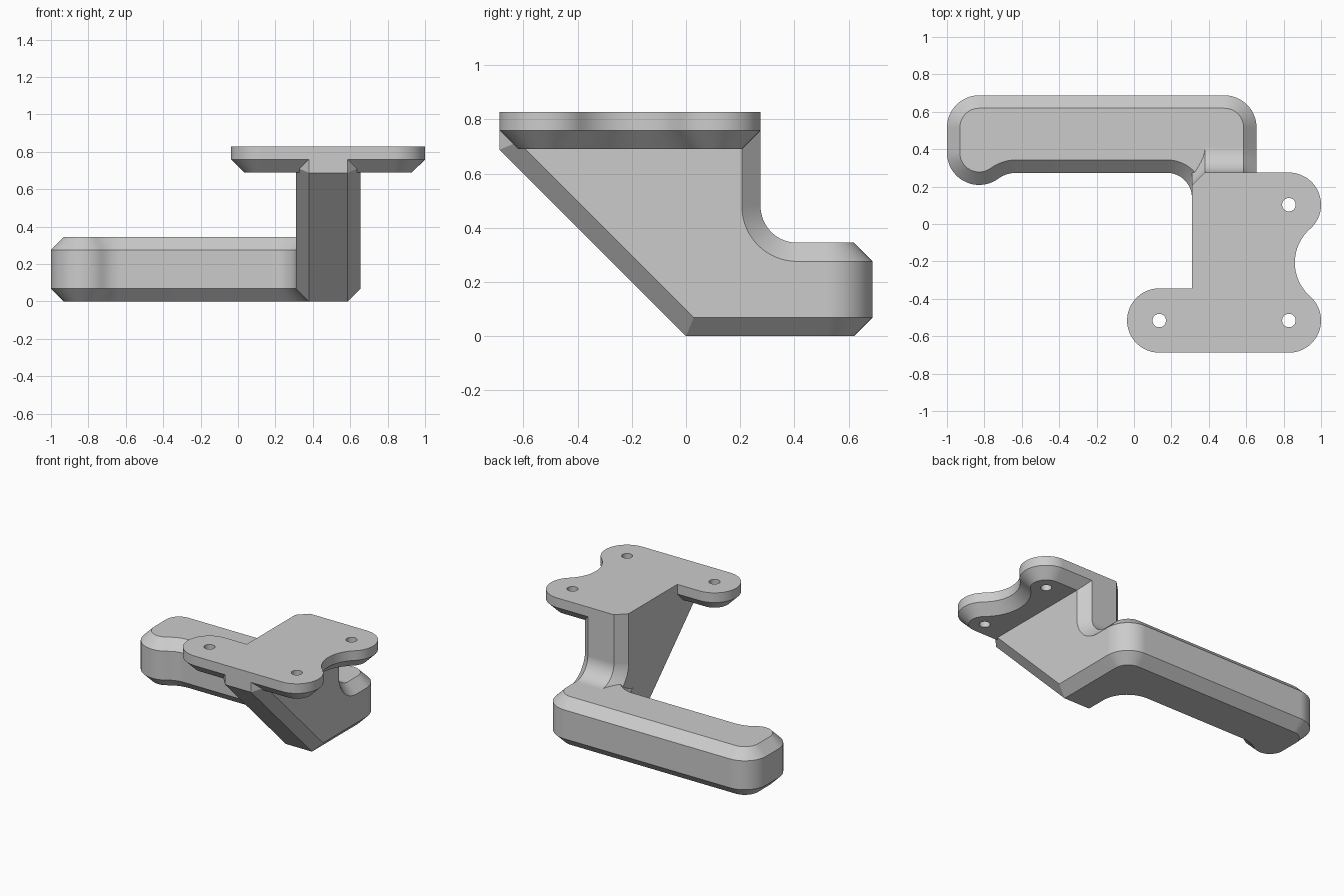
import bpy, bmesh
from math import sin, cos, radians
from mathutils import Vector

if "Cube" in bpy.data.objects:
    bpy.data.objects.remove(bpy.data.objects["Cube"])

C = 0.069      # chamfer width used everywhere
TOP = 0.828    # height of the plate
RIGHT = 0.655  # right side of column and handle


def arc(cx, cy, r, a0, a1):
    n = max(3, round(abs(a1 - a0) / 6))
    return [(cx + r * cos(radians(a0 + (a1 - a0) * i / n)),
             cy + r * sin(radians(a0 + (a1 - a0) * i / n))) for i in range(n + 1)]


def inset(pts, d):
    # mitred inward offset of a counter-clockwise outline
    out = []
    for i, p in enumerate(pts):
        p, a, b = Vector(p), Vector(pts[i - 1]), Vector(pts[(i + 1) % len(pts)])
        e, f = (p - a).normalized(), (b - p).normalized()
        n, m = Vector((-e.y, e.x)), Vector((-f.y, f.x))
        out.append(p + (n + m) * d / (1 + n.dot(m)))
    return out


def prism(name, outline, levels, place):
    # stack of (height, inset) loops, capped at both ends
    pts = []
    for p in outline:
        if not pts or (Vector(p) - Vector(pts[-1])).length > 0.002:
            pts.append(p)
    if (Vector(pts[0]) - Vector(pts[-1])).length < 0.002:
        pts.pop()
    bm = bmesh.new()
    loops = [[bm.verts.new(place(q[0], q[1], h)) for q in inset(pts, d)] for h, d in levels]
    n = len(pts)
    for lo, hi in zip(loops, loops[1:]):
        for i in range(n):
            j = (i + 1) % n
            bm.faces.new((lo[i], lo[j], hi[j], hi[i]))
    bm.faces.new(loops[0][::-1])
    bm.faces.new(loops[-1])
    me = bpy.data.meshes.new(name)
    bm.to_mesh(me)
    bm.free()
    ob = bpy.data.objects.new(name, me)
    bpy.context.collection.objects.link(ob)
    return ob


def boolean(target, other, op):
    other.hide_render = True
    m = target.modifiers.new(op, 'BOOLEAN')
    m.operation, m.solver, m.object = op, 'EXACT', other
    bpy.context.view_layer.objects.active = target
    bpy.ops.object.modifier_apply(modifier=m.name)
    bpy.data.objects.remove(other)


def flat(a, b, h):
    return (a, b, h)


def sideways(a, b, h):
    return (h, a, b)


# handle: long bar with a finger stop lobe and a fillet into the column
handle_outline = ([(0.31, 0.1), (RIGHT, 0.1)]
                  + arc(RIGHT - 0.172, 0.516, 0.172, 0, 90)
                  + arc(-0.828, 0.516, 0.172, 90, 180)
                  + arc(-0.828, 0.381, 0.172, 180, 305.9)
                  + arc(-0.6274, 0.104, 0.17, 125.9, 90)
                  + arc(0.175, 0.139, 0.135, 90, 0))
handle = prism("handle_bracket", handle_outline,
               [(0, C), (C, 0), (0.345 - C, 0), (0.345, C)], flat)

# column: slanted side profile, chamfered on both sides
column_profile = ([(0, 0), (0.48, 0), (0.48, 0.345)]
                  + arc(0.41, 0.48, 0.135, 270, 180)
                  + [(0.275, TOP), (-0.688, TOP), (-0.688, 0.688)])
column = prism("column", column_profile,
               [(0.31, C), (0.31 + C, 0), (RIGHT - C, 0), (RIGHT, C)], sideways)

# mounting plate: three rounded lobes, lower edge chamfered
plate_outline = (arc(0.828, -0.516, 0.172, -90, 48.7)
                 + arc(1.1002, -0.2065, 0.2402, 228.7, 131.3)
                 + arc(0.828, 0.103, 0.172, -48.7, 90)
                 + [(0.31 + C, 0.275), (0.31, 0.275 - C), (0.31, -0.344)]
                 + arc(0.135, -0.516, 0.172, 90, 270))
plate = prism("plate", plate_outline,
              [(TOP - 2 * C, C), (TOP - C, 0), (TOP, 0)], flat)

# screw holes
for x, y in [(0.828, 0.103), (0.828, -0.516), (0.135, -0.516)]:
    cutter = prism("hole_cutter", arc(x, y, 0.036, 0, 354), [(0.6, 0), (0.9, 0)], flat)
    boolean(plate, cutter, 'DIFFERENCE')

# merge into one solid
boolean(handle, column, 'UNION')
boolean(handle, plate, 'UNION')

# smooth the rounded walls, keep chamfer edges crisp
bpy.ops.object.select_all(action='DESELECT')
handle.select_set(True)
bpy.context.view_layer.objects.active = handle
bpy.ops.object.shade_smooth_by_angle(angle=radians(30))
wn = handle.modifiers.new("flat_normals", 'WEIGHTED_NORMAL')
wn.keep_sharp = True
